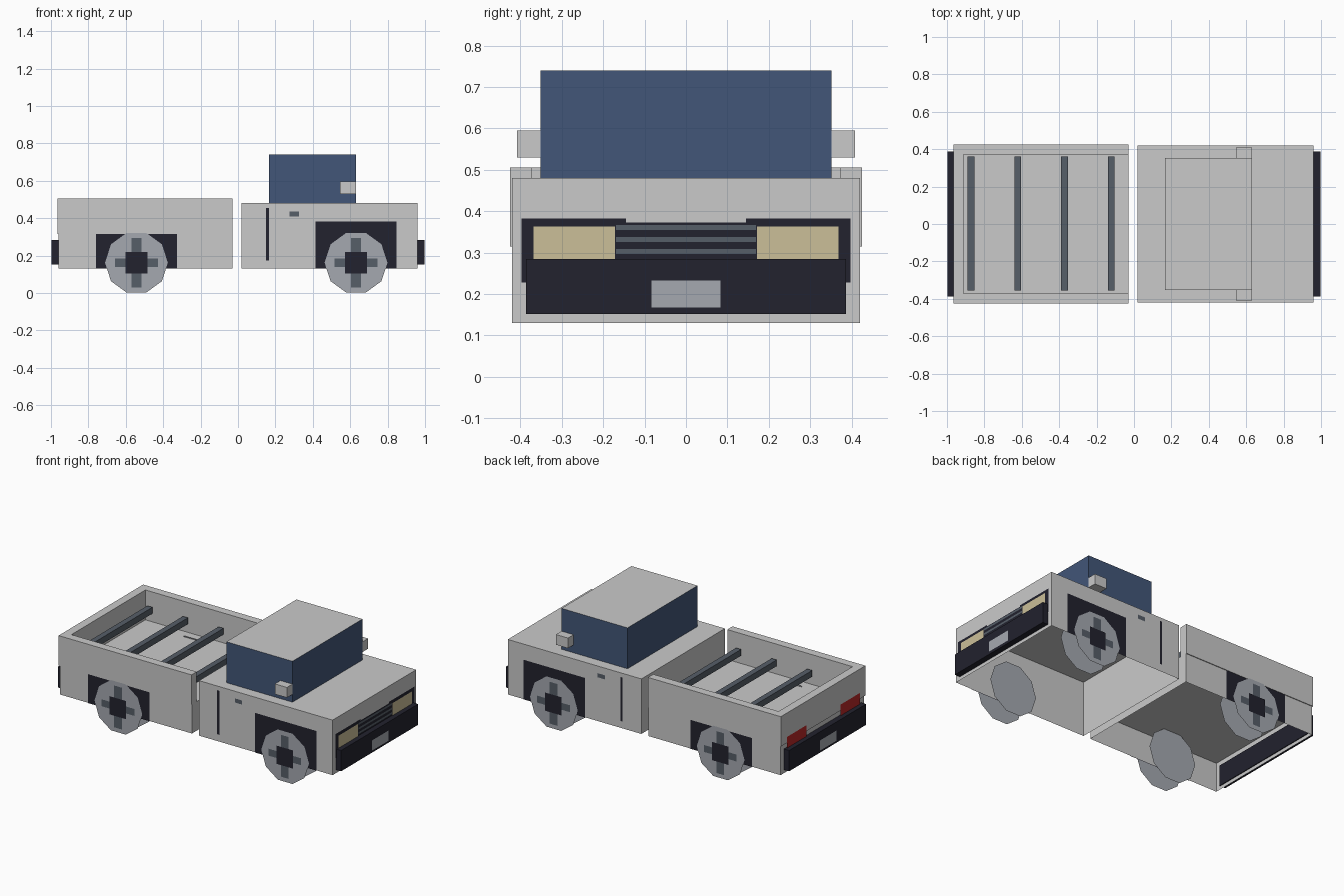
import bpy, bmesh, math
from mathutils import Vector

if "Cube" in bpy.data.objects:
    bpy.data.objects.remove(bpy.data.objects["Cube"])


def make_material(name, rgb):
    lin = [((c / 255 + 0.055) / 1.055) ** 2.4 for c in rgb] + [1]
    m = bpy.data.materials.new(name)
    m.use_nodes = True
    m.diffuse_color = lin
    m.node_tree.nodes["Principled BSDF"].inputs["Base Color"].default_value = lin
    return m


BODY = make_material("light grey paint", (202, 202, 202))
GLASS = make_material("blue glass", (66, 86, 120))
DARK = make_material("dark trim", (34, 34, 46))
SLATE = make_material("slate metal", (86, 94, 104))
SILVER = make_material("silver grey", (165, 169, 176))
CREAM = make_material("cream lamp", (203, 191, 152))
RED = make_material("red lamp", (185, 40, 40))


def finish(name, bm, *mats):
    me = bpy.data.meshes.new(name)
    bm.to_mesh(me)
    bm.free()
    for m in mats:
        me.materials.append(m)
    ob = bpy.data.objects.new(name, me)
    bpy.context.collection.objects.link(ob)
    return ob


def box(name, x, y, z, mat, open_bottom=False, top_mat=None):
    """Box from three (low, high) ranges, optionally without its underside."""
    bm = bmesh.new()
    bmesh.ops.create_cube(bm, size=1)
    for v in bm.verts:
        v.co = Vector([r[0] if c < 0 else r[1] for c, r in zip(v.co, (x, y, z))])
    bm.normal_update()
    if open_bottom:
        low = [f for f in bm.faces if f.normal.z < -0.5]
        bmesh.ops.delete(bm, geom=low, context='FACES')
    if top_mat:
        for f in bm.faces:
            f.material_index = int(f.normal.z > 0.5)
    return finish(name, bm, mat, *([top_mat] if top_mat else []))


def flat(name, points, mat):
    bm = bmesh.new()
    bm.faces.new([bm.verts.new(p) for p in points])
    return finish(name, bm, mat)


def side_plate(name, x, z, depth, mat):
    """Flat rectangle on each flank, facing outwards."""
    for side, s in (("right", -1), ("left", 1)):
        pts = [(x[0], s * depth, z[0]), (x[1], s * depth, z[0]),
               (x[1], s * depth, z[1]), (x[0], s * depth, z[1])]
        flat(f"{side}_{name}", pts if s < 0 else pts[::-1], mat)


def end_plate(name, x, y, z, mat):
    """Flat rectangle facing along x, outwards."""
    pts = [(x, y[0], z[0]), (x, y[1], z[0]), (x, y[1], z[1]), (x, y[0], z[1])]
    flat(name, pts if x > 0 else pts[::-1], mat)


def disc(name, x, y, z, radius, mat, sides=10):
    pts = []
    for i in range(sides):
        a = math.tau * i / sides
        pts.append((x + radius * math.cos(a), y, z + radius * math.sin(a)))
    flat(name, pts if y < 0 else pts[::-1], mat)


# Cab body, cabin and mirrors
box("cab_body", (0.02, 0.96), (-0.42, 0.42), (0.13, 0.48), BODY, open_bottom=True)
box("cabin", (0.165, 0.63), (-0.352, 0.352), (0.48, 0.74), GLASS, True, BODY)
for side, y in (("right", (-0.408, -0.352)), ("left", (0.352, 0.408))):
    box(side + "_mirror", (0.545, 0.63), y, (0.53, 0.595), BODY)
side_plate("door_line", (0.15, 0.165), (0.175, 0.455), 0.423, DARK)
side_plate("door_handle", (0.275, 0.325), (0.41, 0.436), 0.423, SLATE)

# Cargo bed: hollow base, raised rim open towards the cab, cross bars
box("bed_base", (-0.96, -0.03), (-0.42, 0.42), (0.13, 0.315), BODY, open_bottom=True)
for side, y in (("right", (-0.425, -0.372)), ("left", (0.372, 0.425))):
    box(side + "_bed_wall", (-0.965, -0.03), y, (0.315, 0.505), BODY)
box("tailgate", (-0.965, -0.912), (-0.372, 0.372), (0.315, 0.505), BODY)
for i in range(4):
    x = -0.872 + 0.25 * i
    box(f"bed_bar_{i + 1}", (x - 0.018, x + 0.018), (-0.355, 0.36), (0.375, 0.415), SLATE)

# Wheels and arches
HUB_Z = 0.162
for end, x in (("rear", -0.543), ("front", 0.631)):
    side_plate(end + "_arch", (x - 0.216, x + 0.216), (0.13, 0.382), 0.423, DARK)
    for side, s in (("right", -1), ("left", 1)):
        disc(f"{end}_{side}_wheel_outer", x, s * 0.427, HUB_Z, 0.168, SILVER)
        disc(f"{end}_{side}_wheel_inner", x, s * 0.31, HUB_Z, 0.168, SILVER)
    side_plate(end + "_spoke_upright", (x - 0.027, x + 0.027),
               (HUB_Z - 0.133, HUB_Z + 0.133), 0.43, SLATE)
    side_plate(end + "_spoke_level", (x - 0.115, x + 0.115),
               (HUB_Z - 0.022, HUB_Z + 0.022), 0.431, SLATE)
    side_plate(end + "_hub", (x - 0.058, x + 0.058),
               (HUB_Z - 0.058, HUB_Z + 0.058), 0.433, DARK)

# Front face: grille, lamps
end_plate("grille_panel", 0.963, (-0.397, 0.397), (0.228, 0.373), DARK)
for side, s in (("right", -1), ("left", 1)):
    y0, y1 = sorted((s * 0.145, s * 0.397))
    end_plate(side + "_lamp_surround", 0.963, (y0, y1), (0.373, 0.382), DARK)
    y0, y1 = sorted((s * 0.171, s * 0.369))
    end_plate(side + "_headlight", 0.966, (y0, y1), (0.27, 0.363), CREAM)
    end_plate(side + "_tail_light", -0.968, (y0, y1), (0.27, 0.355), RED)
for i in range(3):
    z = 0.302 + 0.029 * i
    end_plate(f"grille_slat_{i + 1}", 0.966, (-0.169, 0.169), (z - 0.006, z + 0.006), SLATE)

# Bumpers and blank number plates
for end, s in (("front", 1), ("rear", -1)):
    box(end + "_bumper", sorted((s * 0.955, s * 0.997)), (-0.387, 0.387), (0.152, 0.284), DARK)
    end_plate(end + "_number_plate", s * 1.0, (-0.083, 0.083), (0.167, 0.232), SILVER)
